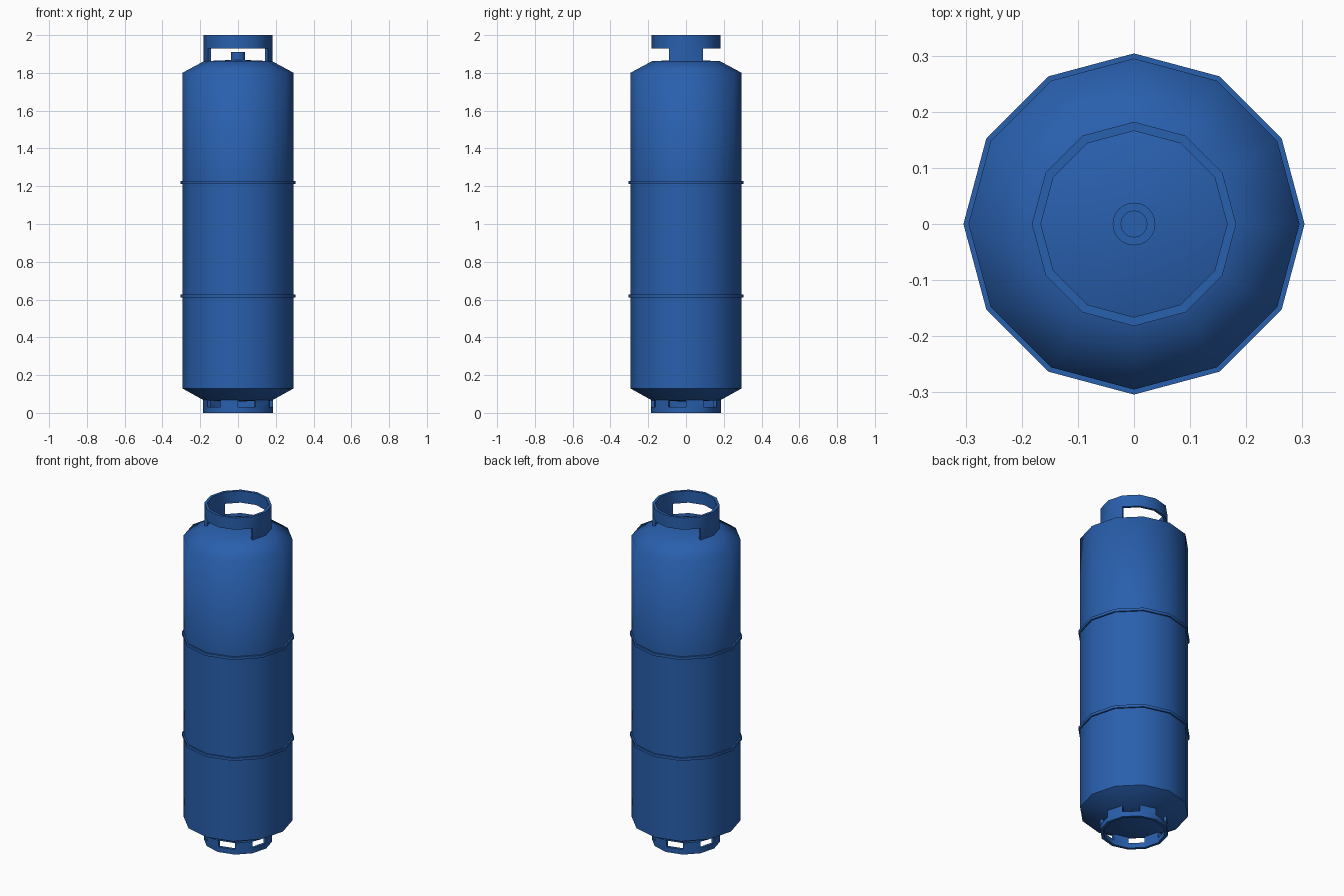
import bpy, bmesh
from math import cos, sin, radians

if "Cube" in bpy.data.objects:
    bpy.data.objects.remove(bpy.data.objects["Cube"])

blue = bpy.data.materials.new("blue_paint")
blue.diffuse_color = (0.022, 0.115, 0.42, 1)
blue.use_nodes = True
blue.node_tree.nodes["Principled BSDF"].inputs["Base Color"].default_value = blue.diffuse_color


def finish(name, bm, angle=40):
    """Turn a bmesh into a named, painted, angle-smoothed object."""
    bmesh.ops.remove_doubles(bm, verts=bm.verts, dist=1e-5)
    bmesh.ops.recalc_face_normals(bm, faces=bm.faces)
    me = bpy.data.meshes.new(name)
    bm.to_mesh(me)
    bm.free()
    ob = bpy.data.objects.new(name, me)
    bpy.context.collection.objects.link(ob)
    me.materials.append(blue)
    bpy.ops.object.select_all(action='DESELECT')
    ob.select_set(True)
    bpy.context.view_layer.objects.active = ob
    bpy.ops.object.shade_smooth_by_angle(angle=radians(angle))
    return ob


def lathe(name, profile, sides=12, closed=False, angle=40):
    """Revolve (radius, z) points round the z axis."""
    bm = bmesh.new()
    pts = profile + profile[:1] if closed else profile
    vs = [bm.verts.new((r, 0, z)) for r, z in pts]
    es = [bm.edges.new(p) for p in zip(vs, vs[1:])]
    bmesh.ops.spin(bm, geom=vs + es, axis=(0, 0, 1), cent=(0, 0, 0),
                   angle=radians(360), steps=sides, use_merge=False)
    return finish(name, bm, angle)


def wall(name, r_out, r_in, rows, angle=40):
    """12-sided ring wall; each row is (z0, z1, filled segment numbers)."""
    bm = bmesh.new()
    filled = {(row, s) for row, (_, _, segs) in enumerate(rows) for s in segs}

    def pt(r, s, z):
        a = radians(30 * s)
        return bm.verts.new((r * cos(a), r * sin(a), z))

    for row, s in filled:
        z0, z1, _ = rows[row]
        bm.faces.new([pt(r_out, s + i, z) for i, z in ((0, z0), (1, z0), (1, z1), (0, z1))])
        bm.faces.new([pt(r_in, s + i, z) for i, z in ((0, z0), (1, z0), (1, z1), (0, z1))])
        for z, other in ((z0, row - 1), (z1, row + 1)):
            if (other, s) not in filled:
                bm.faces.new([pt(r_out, s, z), pt(r_out, s + 1, z), pt(r_in, s + 1, z), pt(r_in, s, z)])
        for i, other in ((0, (s - 1) % 12), (1, (s + 1) % 12)):
            if (row, other) not in filled:
                bm.faces.new([pt(r_out, s + i, z0), pt(r_out, s + i, z1), pt(r_in, s + i, z1), pt(r_in, s + i, z0)])
    return finish(name, bm, angle)


# Tank: cylinder with bevelled shoulder and base
tank = lathe("tank_body", [(0, 0.06), (0.18, 0.066), (0.295, 0.13), (0.295, 0.62),
                           (0.295, 1.22), (0.295, 1.80), (0.18, 1.862), (0, 1.87)], angle=70)
for e in tank.data.edges:
    if all(abs(tank.data.vertices[v].co.z - 0.13) < 1e-3 for v in e.vertices):
        e.use_edge_sharp = True
attr = tank.data.attributes.get("sharp_edge") or tank.data.attributes.new("sharp_edge", 'BOOLEAN', 'EDGE')

# Weld bands round the tank
for name, z in (("lower_band", 0.62), ("upper_band", 1.22)):
    lathe(name, [(0.29, z - 0.008), (0.304, z - 0.008), (0.304, z + 0.008), (0.29, z + 0.008)], closed=True)

# Guard collar: two side legs under a full ring
wall("guard_collar", 0.182, 0.166, [(1.855, 1.93, [11, 0, 5, 6]), (1.93, 2.0, range(12))])

# Foot ring: solid hoop with spaced tabs up to the tank
wall("foot_ring", 0.185, 0.168, [(0, 0.03, range(12)), (0.03, 0.062, range(0, 12, 2)), (0.062, 0.07, range(0, 12, 2))])

# Valve: short stub with a recess
lathe("valve", [(0, 1.86), (0.038, 1.86), (0.038, 1.91), (0.023, 1.91), (0.023, 1.885), (0, 1.885)], sides=32)
